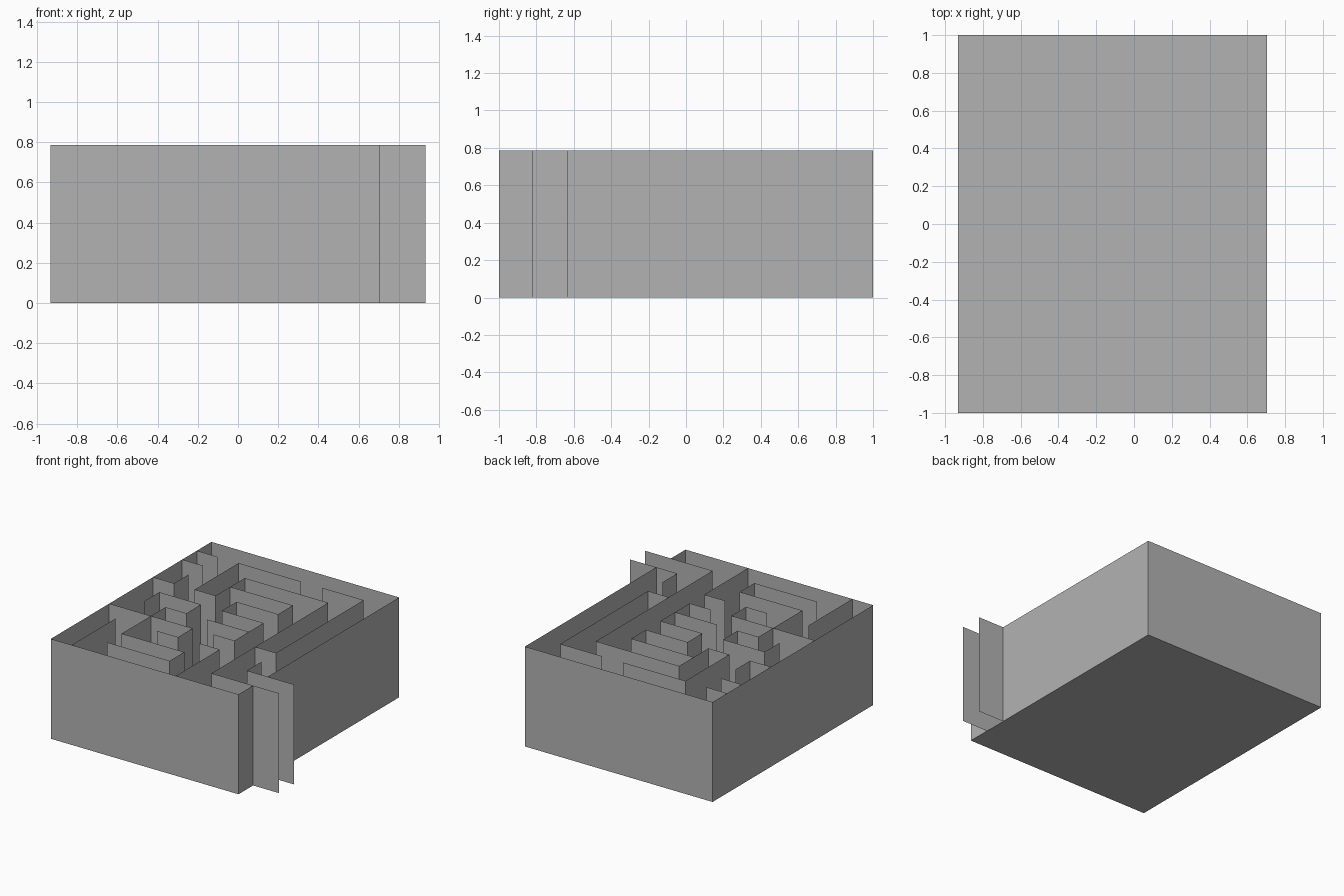
import bpy
import bmesh

cube = bpy.data.objects.get("Cube")
if cube:
    bpy.data.objects.remove(cube, do_unlink=True)

COLS, ROWS = 9, 11
CELL = 2 / ROWS
HEIGHT = 0.787
PORCH = 1.25  # how far the entrance walls reach out, in cells
STEP = {"n": (0, 1), "s": (0, -1), "e": (1, 0), "w": (-1, 0)}

grey = bpy.data.materials.new("plain grey")
grey.use_nodes = True
tone = (0.45, 0.45, 0.45, 1)
grey.diffuse_color = tone
grey.node_tree.nodes["Principled BSDF"].inputs["Base Color"].default_value = tone


def place(col, row, z=0.0):
    """Grid node to model space."""
    return ((col - (COLS + PORCH) / 2) * CELL, row * CELL - 1, z)


def finish(name, bm):
    mesh = bpy.data.meshes.new(name)
    bm.to_mesh(mesh)
    bm.free()
    mesh.materials.append(grey)
    obj = bpy.data.objects.new(name, mesh)
    bpy.context.collection.objects.link(obj)


def walls(name, *paths):
    """Thin upright sheets that follow compass moves from a starting node."""
    bm = bmesh.new()
    for (col, row), moves in paths:
        nodes = [(col, row)]
        for move in moves.split():
            dx, dy = STEP[move[0]]
            length = float(move[1:])
            col, row = col + dx * length, row + dy * length
            nodes.append((col, row))
        low = [bm.verts.new(place(c, r)) for c, r in nodes]
        high = [bm.verts.new(place(c, r, HEIGHT)) for c, r in nodes]
        for k in range(len(nodes) - 1):
            bm.faces.new((low[k], low[k + 1], high[k + 1], high[k]))
    finish(name, bm)


# Floor
bm = bmesh.new()
corners = ((0, 0), (COLS, 0), (COLS, ROWS), (0, ROWS))
bm.faces.new([bm.verts.new(place(c, r)) for c, r in corners])
finish("floor", bm)

# Outer wall, open at the entrance
walls("outer_wall", ((COLS, 2), "n9 w9 s11 e9 n1"))

# Walls that start outside at the entrance and run into the maze
walls("entrance_walls",
      ((COLS + PORCH, 1), "w3.25 n8 w4 s2 w1 n3 e3"),
      ((COLS + PORCH, 2), "w2.25 n1"))

# Right-hand long corridor
walls("corridor_wall", ((7, 4), "e1 n6 w2"))

# Winding walls in the middle
walls("winding_walls",
      ((3, 8), "e3 s1 w2 s1 e2 s2 w1"),
      ((4, 5), "e2"))

# Walls growing from the front
walls("front_walls", ((1, 0), "n3"), ((6, 0), "n3 w1"))

# Walls growing from the side, with their branches
walls("side_walls",
      ((0, 4), "e4 s1 w1"),
      ((2, 4), "s2 e3 s1 w3"),
      ((2, 4), "n1 e1 n1 w2 s1"))

# Short stubs along the side
walls("side_stubs", ((0, 7), "e1 n1"), ((0, 9), "e1"), ((0, 10), "e1"))
